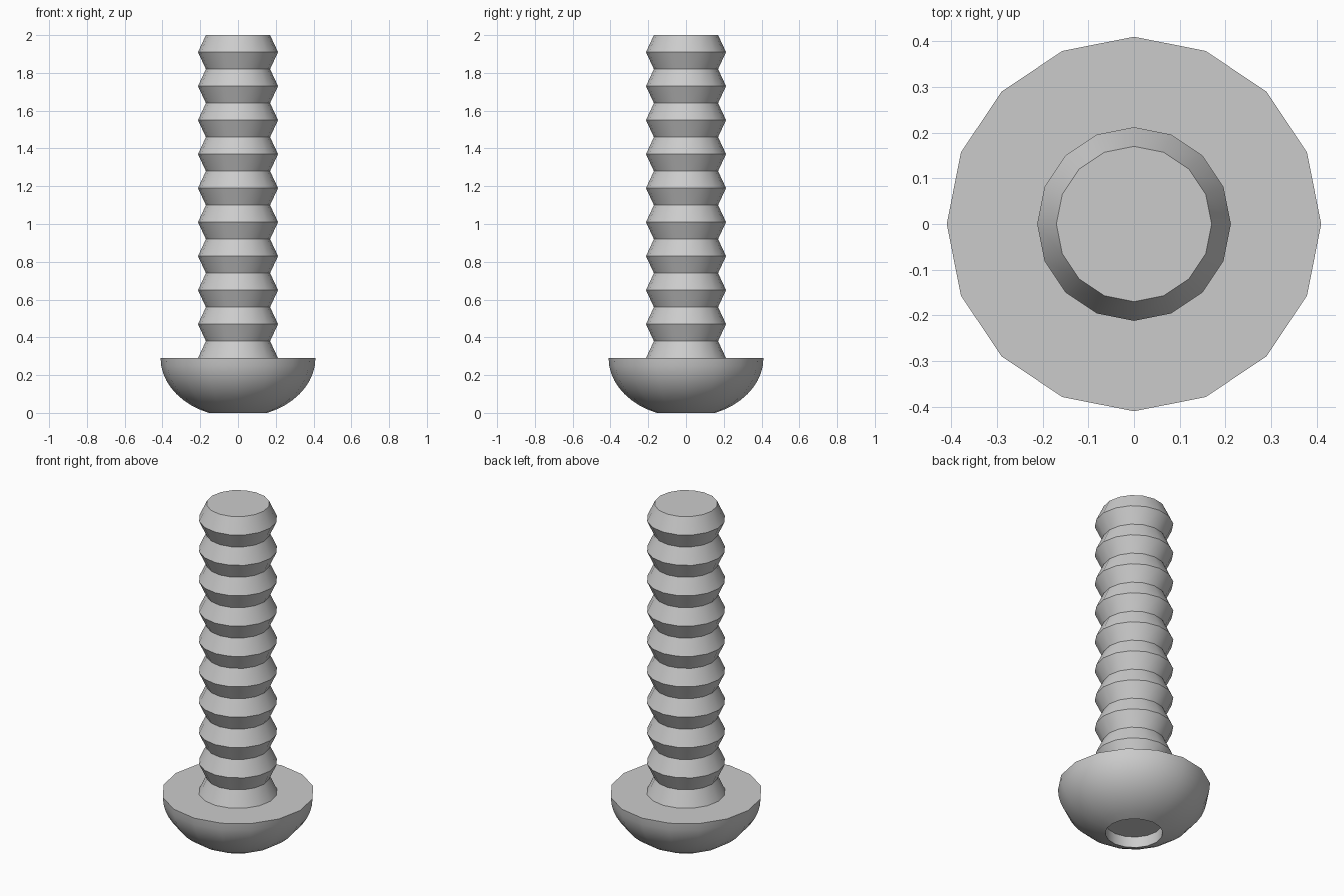
import bpy, bmesh
from math import sin, cos, asin, pi, radians

if "Cube" in bpy.data.objects:
    bpy.data.objects.remove(bpy.data.objects["Cube"])

SIDES = 16
HEAD_R, HEAD_TOP = 0.41, 0.29
SOCKET_R, SOCKET_DEPTH = 0.155, 0.065
CREST_R, ROOT_R, STEP = 0.212, 0.17, 0.09


def lathe(name, profile):
    """Spin an (r, z) profile around z and cap both ends."""
    bm = bmesh.new()
    rings = [[bm.verts.new((r * cos(2 * pi * i / SIDES), r * sin(2 * pi * i / SIDES), z))
              for i in range(SIDES)] for r, z in profile]
    for low, high in zip(rings, rings[1:]):
        for i in range(SIDES):
            j = (i + 1) % SIDES
            bm.faces.new((low[i], low[j], high[j], high[i]))
    bm.faces.new(rings[0][::-1])
    bm.faces.new(rings[-1])
    bmesh.ops.recalc_face_normals(bm, faces=bm.faces[:])
    mesh = bpy.data.meshes.new(name)
    bm.to_mesh(mesh)
    bm.free()
    obj = bpy.data.objects.new(name, mesh)
    bpy.context.collection.objects.link(obj)
    bpy.context.view_layer.objects.active = obj
    obj.select_set(True)
    bpy.ops.object.shade_smooth_by_angle(angle=radians(30))
    return obj


# Round socket recessed into the underside
profile = [(SOCKET_R, SOCKET_DEPTH)]

# Elliptical dome of the head, from socket rim to the flat shoulder
start = asin(SOCKET_R / HEAD_R)
dome_height = HEAD_TOP / cos(start)
for k in range(10):
    a = start + (pi / 2 - start) * k / 9
    profile.append((HEAD_R * sin(a), HEAD_TOP - dome_height * cos(a)))

# Threaded shank: alternating crests and roots
for k in range(20):
    profile.append((ROOT_R if k % 2 else CREST_R, HEAD_TOP + STEP * k))

lathe("bolt", profile)
